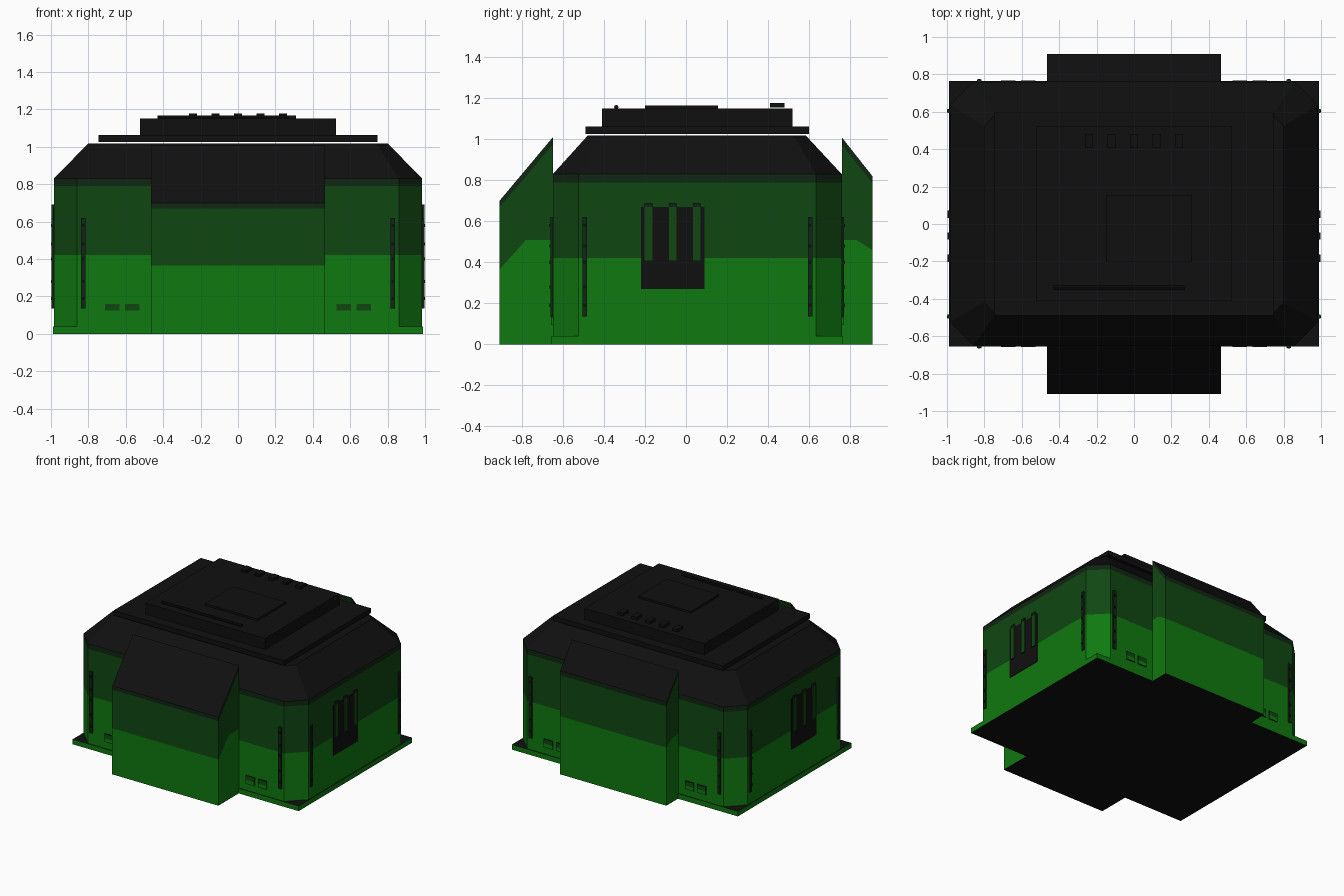
import bpy, bmesh, math

if "Cube" in bpy.data.objects:
    bpy.data.objects.remove(bpy.data.objects["Cube"])


def mat(name, rgb):
    m = bpy.data.materials.new(name)
    m.diffuse_color = (*rgb, 1)
    m.use_nodes = True
    m.node_tree.nodes["Principled BSDF"].inputs["Base Color"].default_value = m.diffuse_color
    return m


MATS = [mat("light_green", (0.005, 0.19, 0.005)),
        mat("dark_green", (0.005, 0.062, 0.006)),
        mat("deep_green_trim", (0.005, 0.019, 0.006)),
        mat("black", (0.005, 0.005, 0.005))]
LIGHT, DARK, TRIM, BLACK = range(4)


def finish(name, bm):
    bmesh.ops.recalc_face_normals(bm, faces=bm.faces)
    me = bpy.data.meshes.new(name)
    for m in MATS:
        me.materials.append(m)
    bm.to_mesh(me)
    bm.free()
    ob = bpy.data.objects.new(name, me)
    bpy.context.collection.objects.link(ob)
    return ob


def face(bm, vs, m):
    f = bm.faces.new(vs)
    f.material_index = m


def box(name, x, y, z, m, cap=None):
    """Box from ranges; cap colours the top and bottom faces."""
    bm = bmesh.new()
    bmesh.ops.create_cube(bm, size=1)
    for v in bm.verts:
        v.co = [(r[0] + r[1]) / 2 + c * (r[1] - r[0]) for c, r in zip(v.co, (x, y, z))]
    for f in bm.faces:
        f.normal_update()
        f.material_index = cap if cap is not None and abs(f.normal.z) > .5 else m
    return finish(name, bm)


def octagon(x, y0, y1, c, z):
    return [(x - c, y0, z), (x, y0 + c, z), (x, y1 - c, z), (x - c, y1, z),
            (c - x, y1, z), (-x, y1 - c, z), (-x, y0 + c, z), (c - x, y0, z)]


# Walls with colour bands, and the sloped roof
bm = bmesh.new()
rings = [octagon(.985, -.65, .76, .125, z) for z in (.04, .42, .79, .83)]
rings.append(octagon(.80, -.48, .585, .06, 1.018))
rings = [[bm.verts.new(p) for p in r] for r in rings]
for k, m in enumerate((LIGHT, DARK, TRIM, BLACK)):
    for i in range(8):
        j = (i + 1) % 8
        face(bm, (rings[k][i], rings[k][j], rings[k + 1][j], rings[k + 1][i]), m)
face(bm, rings[0][::-1], BLACK)
face(bm, rings[-1], BLACK)
finish("walls_and_roof", bm)

# Base slab
box("base_slab", (-.99, .99), (-.655, .765), (0, .04), LIGHT, BLACK)


def porch(name, cols, w=.465):
    """cols: (y, levels) from outer end to wall; levels split the colour bands."""
    bm = bmesh.new()
    g = {s: [[bm.verts.new((s * w, y, z)) for z in zs] for y, zs in cols] for s in (-1, 1)}
    a, b = g[-1], g[1]
    for k, m in enumerate((LIGHT, DARK, TRIM)):
        for s in g.values():
            for i in range(len(cols) - 1):
                face(bm, (s[i][k], s[i + 1][k], s[i + 1][k + 1], s[i][k + 1]), m)
        face(bm, (a[0][k], b[0][k], b[0][k + 1], a[0][k + 1]), m)
        if k:
            face(bm, (a[-1][k], b[-1][k], b[-1][k + 1], a[-1][k + 1]), m)
    for i in range(len(cols) - 1):
        face(bm, (a[i][3], b[i][3], b[i + 1][3], a[i + 1][3]), BLACK)
        face(bm, (a[i][0], b[i][0], b[i + 1][0], a[i + 1][0]), BLACK)
    finish(name, bm)


# Gate blocks at front and back
porch("front_gate_block", [(-.91, (0, .365, .67, .70)), (-.78, (0, .51, .82, .855)),
                           (-.65, (0, .51, .975, 1.01))])
porch("back_gate_block", [(.91, (0, .46, .785, .82)), (.83, (0, .51, .886, .921)),
                          (.76, (0, .51, .975, 1.01))])

# Stepped roof platforms
box("lower_roof_slab", (-.745, .745), (-.49, .60), (1.025, 1.062), BLACK)
box("upper_roof_slab", (-.525, .525), (-.41, .52), (1.06, 1.15), BLACK)
box("roof_hatch", (-.15, .31), (-.20, .155), (1.145, 1.166), BLACK)
for i in range(5):
    x = -.24 + .12 * i
    box("roof_vent_block", (x - .022, x + .022), (.41, .48), (1.155, 1.177), BLACK)

# Roof rod
bm = bmesh.new()
bmesh.ops.create_cone(bm, cap_ends=True, segments=8, radius1=.011, radius2=.011, depth=.70)
for v in bm.verts:
    v.co = (v.co.z - .08, v.co.x - .34, v.co.y + 1.157)
for f in bm.faces:
    f.material_index = BLACK
finish("roof_rod", bm)


def span(a, b, s):
    return tuple(sorted((a * s, b * s)))


RIVETS = (.19, .28, .40, .48, .58)
for sx in (-1, 1):
    # Side window panels with three bars
    box("window_panel", span(.98, .989, sx), (-.22, .09), (.27, .67), BLACK)
    for y in (-.183, -.065, .052):
        box("window_bar", span(.98, .996, sx), (y - .019, y + .019), (.41, .67), DARK, BLACK)
        box("window_bar_cap", span(.98, .998, sx), (y - .019, y + .019), (.67, .69), TRIM, BLACK)
    for wall, d in ((-.65, -1), (.76, 1)):
        # Riveted strips beside each corner chamfer
        ys = wall - d * .155
        box("end_strip", span(.815, .84, sx), sorted((wall - d * .005, wall + d * .012)),
            (.135, .62), TRIM)
        box("side_strip", span(.98, .996, sx), (ys - .011, ys + .011), (.135, .62), TRIM)
        for z in RIVETS:
            box("end_rivet", span(.82, .835, sx), sorted((wall, wall + d * .016)),
                (z - .008, z + .008), BLACK)
            box("side_rivet", span(.98, 1.0, sx), (ys - .007, ys + .007),
                (z - .008, z + .008), BLACK)
        # Low wall vents
        for x in (.565, .672):
            r = sorted((wall - d * .005, wall + d * .008))
            box("vent_lower", span(x - .038, x + .038, sx), r, (.095, .125), LIGHT, BLACK)
            box("vent_upper", span(x - .038, x + .038, sx), r, (.125, .16), DARK, BLACK)
